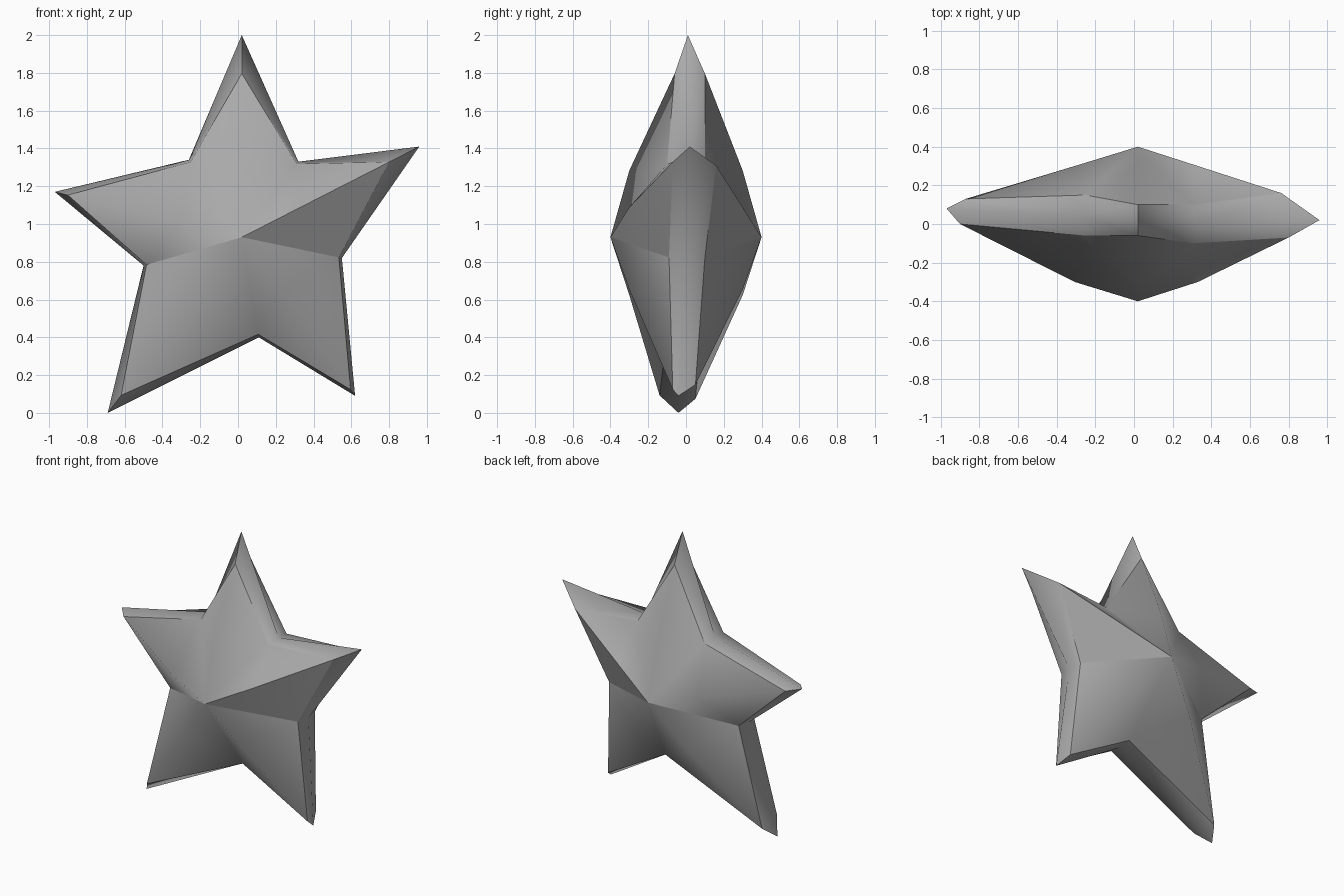
import bpy
import bmesh
from mathutils import Vector

cube = bpy.data.objects.get("Cube")
if cube:
    bpy.data.objects.remove(cube, do_unlink=True)

# Material
grey = bpy.data.materials.new("stone_grey")
grey.use_nodes = True
colour = (0.4, 0.4, 0.4, 1.0)
grey.diffuse_color = colour
grey.node_tree.nodes["Principled BSDF"].inputs["Base Color"].default_value = colour

CENTRE = Vector((0.02, 0.0, 0.93))
PEAK = 0.40        # depth of the front and back peaks
SHOULDER = 0.33    # place of the ridge bend along each arm
SHOULDER_Y = 0.30

# Arms clockwise from the top: tip, then (place along arm, y) of front and back ridge ends
ARMS = [
    ((0.02, 0.01, 2.0), (0.81, -0.06), (0.81, 0.10)),
    ((0.96, 0.02, 1.41), (0.83, -0.07), (0.79, 0.16)),
    ((0.62, -0.04, 0.09), (0.96, -0.07), (0.93, 0.05)),
    ((-0.69, -0.04, 0.0), (0.90, -0.14), (0.92, 0.05)),
    ((-0.97, 0.08, 1.17), (0.93, 0.0), (0.90, 0.13)),
]
# Notch after each arm: x, z, front y, back y, crisp crease
NOTCHES = [
    (0.32, 1.33, -0.10, 0.10, False),
    (0.55, 0.82, -0.09, 0.10, True),
    (0.11, 0.40, -0.10, 0.08, False),
    (-0.50, 0.78, -0.07, 0.10, True),
    (-0.26, 1.34, -0.06, 0.15, False),
]
CRISP_ARM = 1

bm = bmesh.new()


def along(target, t, y):
    """Vertex part of the way from the centre to a target, at depth y."""
    p = CENTRE.lerp(Vector(target), t)
    return bm.verts.new((p.x, y, p.z))


# Outline shared by both halves
tips = [bm.verts.new(tip) for tip, _, _ in ARMS]
rims = [bm.verts.new((x, (f + b) / 2, z)) for x, z, f, b, _ in NOTCHES]
sharp = []

# Front and back halves
for half, sign in enumerate((-1, 1)):
    peak = bm.verts.new((CENTRE.x, sign * PEAK, CENTRE.z))
    notch = [along((n[0], 0, n[1]), 0.97, n[2 + half]) for n in NOTCHES]
    for i, arm in enumerate(ARMS):
        shoulder = along(arm[0], SHOULDER, sign * SHOULDER_Y)
        end = along(arm[0], *arm[1 + half])
        for j in (i - 1, i):
            bm.faces.new((peak, shoulder, notch[j]))
            bm.faces.new((shoulder, end, notch[j]))
            bm.faces.new((end, tips[i], rims[j], notch[j]))
            sharp.append((end, notch[j]))
        sharp.append((end, tips[i]))
        if i == CRISP_ARM:
            sharp += [(peak, shoulder), (shoulder, end)]
        if NOTCHES[i][4]:
            sharp.append((peak, notch[i]))

bmesh.ops.recalc_face_normals(bm, faces=bm.faces)
for face in bm.faces:
    face.smooth = True
for pair in sharp:
    edge = bm.edges.get(pair)
    if edge:
        edge.smooth = False

mesh = bpy.data.meshes.new("star")
bm.to_mesh(mesh)
bm.free()
mesh.materials.append(grey)
star = bpy.data.objects.new("star", mesh)
bpy.context.collection.objects.link(star)
